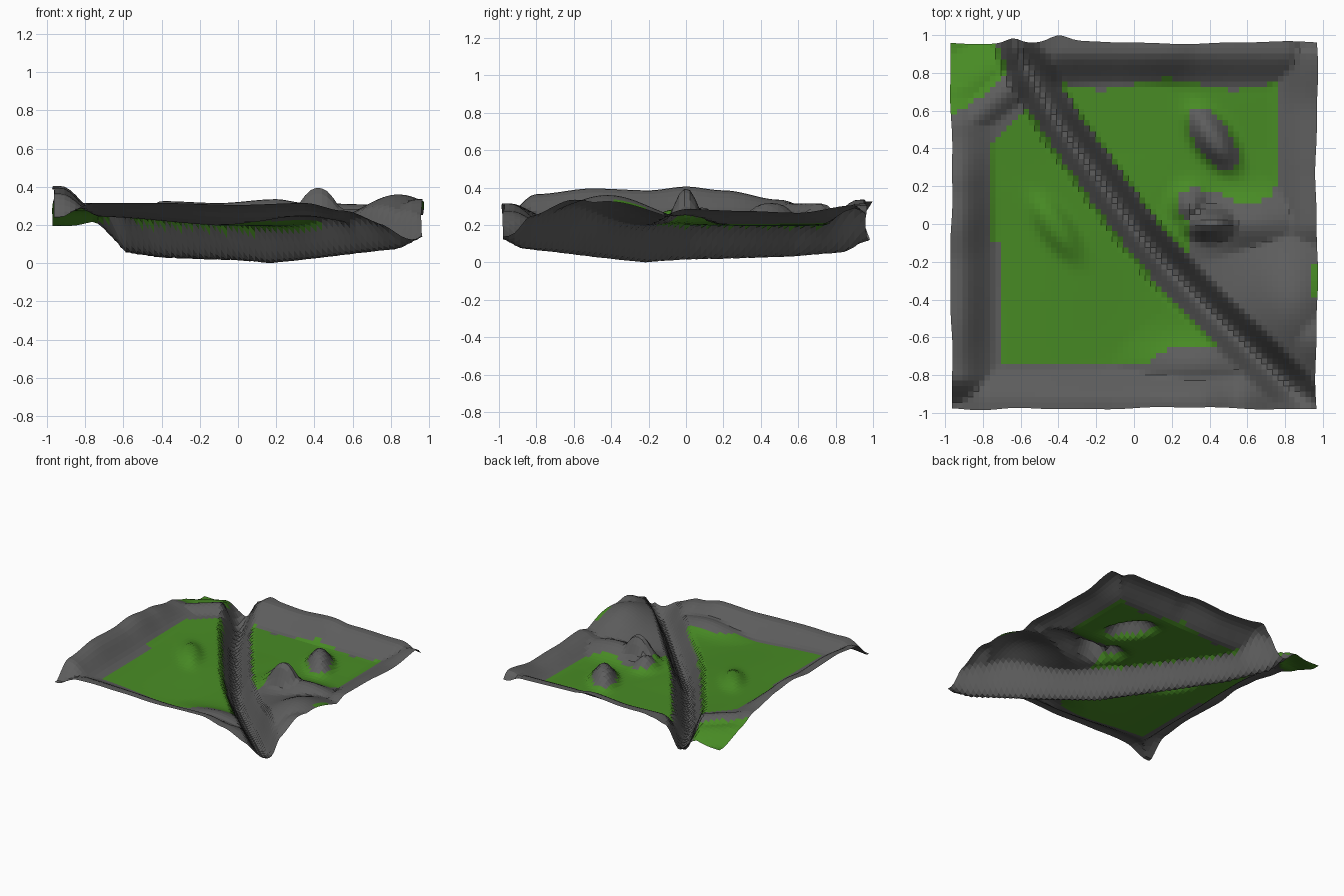
import bpy, math
from mathutils import Vector

if "Cube" in bpy.data.objects:
    bpy.data.objects.remove(bpy.data.objects["Cube"])

N = 66  # cells per side

# Height profiles (position, height) along each border, and the gully path (x, y, z)
LEFT = [(-1, .22), (-.8, .37), (-.5, .40), (-.2, .39), (0, .41), (.2, .39), (.5, .34), (.7, .28), (1, .19)]
RIGHT = [(-1, .15), (-.85, .25), (-.6, .34), (-.4, .31), (-.15, .25), (0, .29), (.3, .28), (.6, .27), (.9, .31), (1, .23)]
FRONT = [(-1, .22), (-.75, .32), (-.4, .32), (0, .31), (.35, .32), (.55, .28), (.8, .20), (1, .15)]
BACK = [(-1, .19), (-.7, .22), (-.5, .28), (-.4, .33), (-.1, .32), (.2, .34), (.35, .32), (.8, .31), (1, .23)]
GULLY = [(-.65, 1.0, .15), (-.58, .85, .06), (-.41, .55, .035), (-.18, .23, .025), (0, -.02, .02),
         (.17, -.22, .005), (.4, -.46, .03), (.65, -.7, .06), (.84, -.88, .08), (.97, -1.0, .15)]


def lerp_table(t, v):
    for (a, za), (b, zb) in zip(t, t[1:]):
        if v <= b:
            k = max(0, (v - a) / (b - a))
            k = k * k * (3 - 2 * k)
            return za + (zb - za) * k
    return t[-1][1]


def smooth(v):
    v = min(1, max(0, v))
    return v * v * (3 - 2 * v)


def nearest(path, x, y):
    """distance to a polyline, height there, side (positive = right)"""
    best = (9, 0, 1)
    p = Vector((x, y))
    for a, b in zip(path, path[1:]):
        a2, b2 = Vector(a[:2]), Vector(b[:2])
        d = b2 - a2
        k = min(1, max(0, (p - a2).dot(d) / d.length_squared))
        r = p - a2 - d * k
        if r.length < best[0]:
            best = (r.length, a[2] + (b[2] - a[2]) * k, r.y * d.x - r.x * d.y)
    return best


def blob(x, y, cx, cy, rx, ry, ang=0):
    """squared elliptical distance"""
    c, s = math.cos(ang), math.sin(ang)
    u, v = x - cx, y - cy
    return ((u * c + v * s) / rx) ** 2 + ((v * c - u * s) / ry) ** 2


def height(x, y):
    d, bottom, side = nearest(GULLY, x, y)
    floor = .2 + .008 * math.sin(5 * x + 2) * math.cos(4 * y)
    if side < 0:
        floor += .07 * smooth((.25 - x) / 1.1) * (.6 + .4 * smooth((y + .8) / 1.0))
    z = floor
    # raised borders
    for dist, table, v, w in ((x + .97, LEFT, y, .21), (.97 - x, RIGHT, y, .22),
                              (y + .98, FRONT, x, .2), (.96 - y, BACK, x, .21)):
        e = lerp_table(table, v)
        z = max(z, floor + (e - floor) * (1 - smooth((dist - .04) / w)))
    # low corner sinks, diagonal spur beside it
    dc = (x + .97) * .6 + (.96 - y)
    z += (.19 - z) * (1 - smooth(dc / .3))
    ds = nearest([(-.92, .5, 0), (-.66, .72, 0)], x, y)[0]
    z = max(z, .2 + .12 * math.exp(-(ds / .13) ** 2))
    # eastern hill, sharp peak, rocks and mounds
    if side > 0:
        z = max(z, .2 + .165 * math.exp(-blob(x, y, .84, -.42, .26, .33)))
        z = max(z, .2 + .09 * math.exp(-blob(x, y, .62, 0, .3, .13)))
        z = max(z, .2 + .2 * math.exp(-blob(x, y, .42, 0, .13, .08) ** 1.2))
        z = max(z, .2 + .1 * math.exp(-blob(x, y, .3, .09, .08, .09)))
        z += .12 * math.exp(-blob(x, y, .42, .45, .17, .085, -.95) ** 1.5)
    else:
        z += .05 * math.exp(-blob(x, y, -.41, -.02, .18, .075, -.95) ** 1.5)
        z = max(z, .2 + .06 * math.exp(-blob(x, y, .33, -.75, .25, .12)))
    # V-shaped gully cut
    k = min(1, max(0, (d - .015) / .105))
    return bottom + (max(z, bottom) - bottom) * (.5 * k + .5 * smooth(k))


def is_grass(x, y):
    d, _, side = nearest(GULLY, x, y)
    if d < (.095 if side < 0 else .115):
        return False
    if side < 0 and x < -.6 and y > .62 + (x + .97) * .6 + .05 * math.sin(9 * x):
        return True
    if x > .94 and -.4 < y < -.2:
        return True
    if x < (-.77 if y > -.1 else -.71) or x > .77 or y < -.75 or y > .74 + .03 * math.sin(9 * x):
        return False
    if side < 0:
        return blob(x, y, .36, -.76, .27, .12) > 1 and y - x < 1.18
    if blob(x, y, .42, .45, .19, .09, -.95) < 1 or blob(x, y, .31, .1, .08, .09) < 1:
        return False
    return x < .28 or y > .1 + .07 * math.sin(8 * (x - .2)) ** 2 and (x < .72 or y > .2)


def border_wobble(t, ph):
    return .006 * math.sin(6 * t + ph) + .002 * math.sin(17 * t + 2 * ph)


# Terrain sheet
verts, faces, grass = [], [], []
for j in range(N + 1):
    for i in range(N + 1):
        x = -.967 + 1.934 * i / N
        y = -.975 + 1.935 * j / N
        z = height(x, y)
        # slightly ragged outer border
        if i in (0, N):
            x += border_wobble(y, i)
        if j in (0, N):
            y += border_wobble(x, j)
            if j == N:
                y += .035 * math.exp(-((x + .4) / .07) ** 2) + .025 * math.exp(-((x + .64) / .05) ** 2)
            else:
                y -= .015 * math.exp(-((x + .8) / .15) ** 2)
        verts.append((x, y, z))
for j in range(N):
    for i in range(N):
        a = j * (N + 1) + i
        faces.append((a, a + 1, a + N + 2, a + N + 1))
        grass.append(is_grass(-.967 + 1.934 * (i + .5) / N, -.975 + 1.935 * (j + .5) / N))

zmin = min(v[2] for v in verts)
verts = [(x, y, z - zmin) for x, y, z in verts]
mesh = bpy.data.meshes.new("terrain")
mesh.from_pydata(verts, [], faces)
for name, col in (("rock", (.11, .11, .11, 1)), ("grass", (.065, .26, .018, 1))):
    m = bpy.data.materials.new(name)
    m.diffuse_color = col
    m.use_nodes = True
    m.node_tree.nodes["Principled BSDF"].inputs["Base Color"].default_value = m.diffuse_color
    mesh.materials.append(m)
for p, g in zip(mesh.polygons, grass):
    p.material_index = int(g)
terrain = bpy.data.objects.new("terrain", mesh)
bpy.context.collection.objects.link(terrain)
